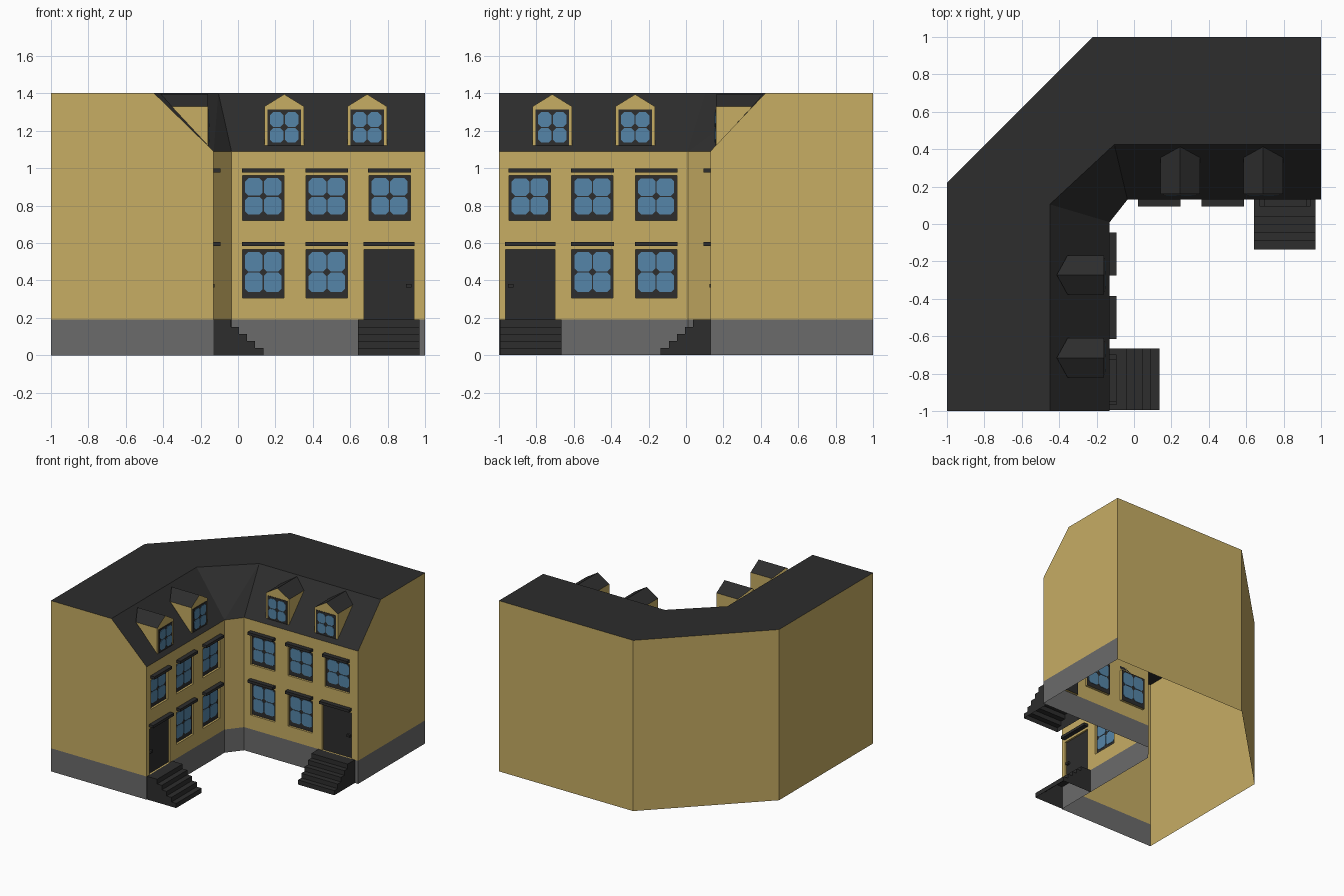
import bpy
from mathutils import Vector as V

if "Cube" in bpy.data.objects:
    bpy.data.objects.remove(bpy.data.objects["Cube"])


def mat(name, col):
    m = bpy.data.materials.new(name)
    m.diffuse_color = (*col, 1)
    m.use_nodes = True
    m.node_tree.nodes["Principled BSDF"].inputs["Base Color"].default_value = m.diffuse_color
    return m


MATS = [mat("tan_wall", (0.571, 0.418, 0.127)), mat("grey_plinth", (0.147, 0.147, 0.147)),
        mat("charcoal", (0.026, 0.026, 0.026)), mat("blue_glass", (0.091, 0.235, 0.392))]
TAN, GREY, DARK, BLUE = range(4)
PLINTH, EAVE, TOP = 0.19, 1.09, 1.402


# A face is (points, colour, reference point the face looks away from)
def make(name, faces, fn=lambda u, d, z: (u, d, z)):
    verts, polys = [], []
    for pts, _, ref in faces:
        p = [V(fn(*q)) for q in pts]
        n = sum((p[i].cross(p[(i + 1) % len(p)]) for i in range(len(p))), V())
        if n.dot(sum(p, V()) / len(p) - V(fn(*ref))) < 0:
            p.reverse()
        polys.append(range(len(verts), len(verts) + len(p)))
        verts += p
    me = bpy.data.meshes.new(name)
    me.from_pydata(verts, [], [list(q) for q in polys])
    used = sorted({f[1] for f in faces})
    for c in used:
        me.materials.append(MATS[c])
    for poly, f in zip(me.polygons, faces):
        poly.material_index = used.index(f[1])
    ob = bpy.data.objects.new(name, me)
    bpy.context.collection.objects.link(ob)


def prism(outline, d0, d1, col):
    """Extrude a (u, z) outline between two depths."""
    n = len(outline)
    ref = (sum(p[0] for p in outline) / n, (d0 + d1) / 2, sum(p[1] for p in outline) / n)
    out = [([(u, d, z) for u, z in outline], col, ref) for d in (d0, d1)]
    for (a, b), (c, e) in zip(outline, outline[1:] + outline[:1]):
        out.append(([(a, d0, b), (c, d0, e), (c, d1, e), (a, d1, b)], col, ref))
    return out


def box(u0, u1, d0, d1, z0, z1, col):
    return prism([(u0, z0), (u1, z0), (u1, z1), (u0, z1)], d0, d1, col)


def window(c, w, z0, z1, sill, d):
    """Dark frame plate with four panes that have clipped corners."""
    out = box(c - w / 2, c + w / 2, d - 0.003, d, z0, z1, DARK)
    k, g, rim = 0.017, 0.003, 0.014
    zc, hu = (z0 + sill + z1 - rim) / 2, w / 2 - rim
    hz = (z1 - rim - z0 - sill) / 2
    for su in (-1, 1):
        for sz in (-1, 1):
            shape = [(g + k, g), (hu - k, g), (hu, g + k), (hu, hz - k),
                     (hu - k, hz), (g + k, hz), (g, hz - k), (g, g + k)]
            out += prism([(c + su * a, zc + sz * b) for a, b in shape], d - 0.006, d + 0.003, BLUE)
    return out


UPPER = [(c, 0.222, 0.72, 0.96) for c in (0.135, 0.475, 0.81)]
LOWER = [(c, 0.222, 0.305, 0.565) for c in (0.135, 0.475)]
DOOR = (0.807, 0.265, PLINTH, 0.565)
DEEP = 0.02


def facade(u_end):
    """Courtyard wall sheet with openings and their reveals."""
    holes = [(c - w / 2, c + w / 2, z0, z1) for c, w, z0, z1 in UPPER + LOWER + [DOOR]]
    us = sorted({-0.035, u_end} | {v for h in holes for v in h[:2]})
    zs = sorted({0, PLINTH, EAVE} | {v for h in holes for v in h[2:]})
    out = []
    for a, b in zip(us, us[1:]):
        for z0, z1 in zip(zs, zs[1:]):
            m, n = (a + b) / 2, (z0 + z1) / 2
            if not any(h[0] < m < h[1] and h[2] < n < h[3] for h in holes):
                out.append(([(a, 0, z0), (b, 0, z0), (b, 0, z1), (a, 0, z1)],
                            GREY if n < PLINTH else TAN, (m, -1, n)))
    for a, b, z0, z1 in holes:
        m, n = (a + b) / 2, (z0 + z1) / 2
        for p, q, ref in [((a, z0), (a, z1), (a - 1, 0, n)), ((b, z0), (b, z1), (b + 1, 0, n)),
                          ((a, z0), (b, z0), (m, 0, z0 - 1)), ((a, z1), (b, z1), (m, 0, z1 + 1))]:
            out.append(([(p[0], 0, p[1]), (q[0], 0, q[1]),
                         (q[0], -DEEP, q[1]), (p[0], -DEEP, p[1])], TAN, ref))
    return out


def dormer(c):
    w, f, z0, z1, zp = 0.105, -0.03, 1.12, 1.33, 1.395
    e, r = -0.225, -0.283
    ref = (c, -0.12, 1.25)
    out = [([(c - w, f, z0), (c + w, f, z0), (c + w, f, z1), (c, f, zp), (c - w, f, z1)], TAN, ref)]
    for s in (-w, w):
        out.append(([(c + s, f, z0), (c + s, f, z1), (c + s, e, z1)], TAN, ref))
        out.append(([(c + s, f, z1), (c, f, zp), (c, r, zp), (c + s, e, z1)], DARK, ref))
    return out


def stairs():
    """Five steps, open underneath."""
    u0, u1, h = 0.64, 0.97, PLINTH / 5
    edges = [0.265, 0.222, 0.178, 0.135, 0.092, 0]
    out = []
    for i in range(5):
        a, b, z = edges[i], edges[i + 1], (i + 1) * h
        out.append(([(u0, a, z - h), (u1, a, z - h), (u1, a, z), (u0, a, z)], DARK, (0.8, -1, z)))
        out.append(([(u0, a, z), (u1, a, z), (u1, b, z), (u0, b, z)], DARK, (0.8, a, -1)))
        for u in (u0, u1):
            out.append(([(u, a, 0), (u, b, 0), (u, b, z), (u, a, z)], DARK, (0.805, a, 0)))
    return out


# Both wings share one set of parts, mirrored across the courtyard diagonal
WINGS = {"east": (lambda u, d, z: (u, 0.13 - d, z), 1.0),
         "south": (lambda u, d, z: (d - 0.13, -u - 0.025, z), 0.975)}
for side, (fn, end) in WINGS.items():
    make(side + "_courtyard_wall", facade(end), fn)
    glazing, lintels = [], []
    for c, w, z0, z1 in UPPER + LOWER:
        glazing += window(c, w, z0, z1, 0.033, -DEEP + 0.003)
    make(side + "_windows", glazing, fn)
    for c, w, z0, z1 in UPPER + LOWER + [DOOR]:
        zb = 0.977 if z1 > 0.8 else 0.584
        lintels += box(c - w / 2 - 0.003, c + w / 2 + 0.003, 0, 0.037, zb, zb + 0.022, DARK)
    make(side + "_lintels", lintels, fn)
    c, w, z0, z1 = DOOR
    make(side + "_door", box(c - w / 2, c + w / 2, -DEEP, -DEEP + 0.006, z0, z1, DARK)
         + box(0.897, 0.927, -DEEP, 0.004, 0.362, 0.38, DARK), fn)
    make(side + "_steps", stairs(), fn)
    for i, c in enumerate((0.247, 0.69)):
        make(f"{side}_dormer_{i + 1}", dormer(c), fn)
        make(f"{side}_dormer_window_{i + 1}", window(c, 0.18, 1.122, 1.313, 0.014, -0.026), fn)

# Outer walls, end walls and inner corner, open underneath
MID = (-0.45, 0.45, 0.7)
OUT = [(1, 1), (-0.22, 1), (-1, 0.22), (-1, -1)]
INNER = [(-0.13, -1), (-0.13, 0.01), (-0.035, 0.13), (1, 0.13)]
RIDGE = [(-0.45, -1), (-0.45, 0.105), (-0.105, 0.425), (1, 0.425)]


def strip(p, q, z0, z1, col):
    return ([(*p, z0), (*q, z0), (*q, z1), (*p, z1)], col, MID)


walls = [strip(p, q, 0, TOP, TAN) for p, q in zip(OUT, OUT[1:])]
for p, q in ((INNER[0], OUT[3]), (INNER[1], INNER[2]), (INNER[3], OUT[0])):
    walls.append(strip(p, q, 0, PLINTH, GREY))
walls.append(strip(INNER[1], INNER[2], PLINTH, EAVE, TAN))
for i, o in ((0, 3), (3, 0)):
    walls.append(([(*INNER[i], PLINTH), (*OUT[o], PLINTH), (*OUT[o], TOP),
                   (*RIDGE[i], TOP), (*INNER[i], EAVE)], TAN, MID))
make("outer_walls", walls)

# Flat roof top and steep courtyard slopes
roof = [([(*p, TOP) for p in OUT + RIDGE], DARK, (0, 0, 0))]
for i in range(3):
    quad = [(*INNER[i], EAVE), (*INNER[i + 1], EAVE), (*RIDGE[i + 1], TOP), (*RIDGE[i], TOP)]
    for tri in ((0, 1, 2), (0, 2, 3)):
        roof.append(([quad[t] for t in tri], DARK, (-0.45, 0.45, 0)))
make("roof", roof)
